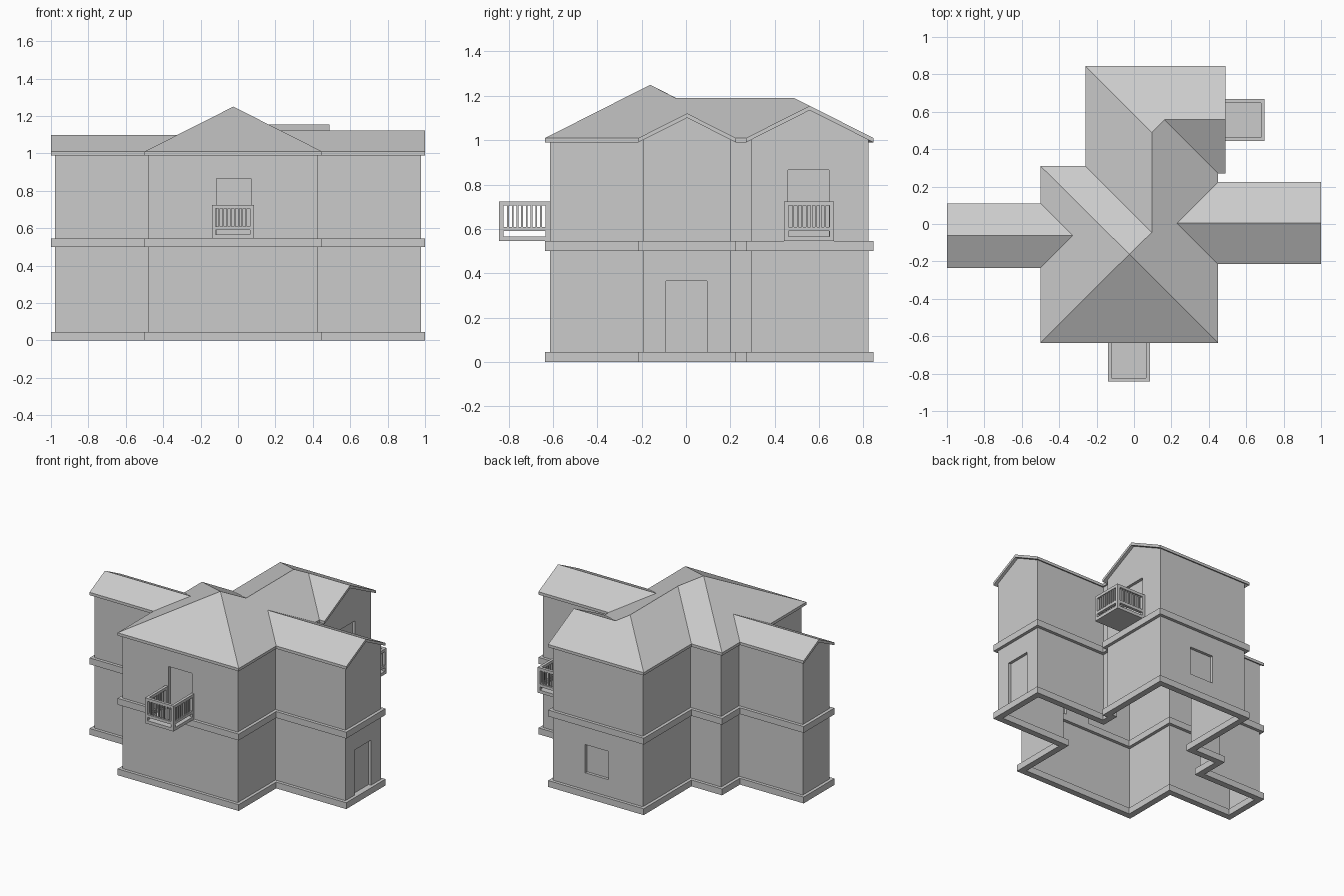
import bpy, math
from mathutils import Vector

if "Cube" in bpy.data.objects:
    bpy.data.objects.remove(bpy.data.objects["Cube"])

PITCH, EAVE, THICK, INSET = 0.505, 1.01, 0.02, 0.022


def make(name, faces):
    """Object from a list of faces, each a list of 3D points; shared points are welded."""
    index, polys = {}, []
    for f in faces:
        polys.append([index.setdefault(tuple(round(c, 5) for c in p), len(index)) for p in f])
    me = bpy.data.meshes.new(name)
    me.from_pydata(list(index), [], polys)
    me.update()
    ob = bpy.data.objects.new(name, me)
    bpy.context.collection.objects.link(ob)
    return ob


# Roof corners: x, y, distance in from the eave (which sets the height)
P = {
    'a': (-.5, -.635, 0), 'b': (.45, -.635, 0), 'top': (-.025, -.1615, .475),
    'r1': (.45, -.215, 0), 'r1e': (1, -.215, 0), 'rr': (1, .005, .22),
    'r2e': (1, .225, 0), 'r2': (.45, .225, 0), 'rv': (.23, .005, .22),
    'g1': (.45, .27, 0), 'g1e': (.49, .27, 0), 'gr': (.49, .5575, .2875),
    'g2e': (.49, .845, 0), 'gv': (.1625, .5575, .2875), 'n': (.095, .49, .355),
    'p': (.095, -.045, .355), 'bw': (-.26, .845, 0), 'q': (-.26, .31, 0),
    'nw': (-.5, .31, 0), 'l2': (-.5, .11, 0), 'l2e': (-1, .11, 0),
    'lr': (-1, -.0625, .1725), 'l1e': (-1, -.235, 0), 'l1': (-.5, -.235, 0),
    'lv': (-.3275, -.0625, .1725),
}
PLANES = ['a b top', 'a top nw l2 lv l1', 'top p q nw', 'q p n bw',
          'bw n gv gr g2e', 'gv g1 g1e gr', 'b r1 rv r2 g1 gv n p top',
          'r1 r1e rr rv', 'rv rr r2e r2', 'l1e l1 lv lr', 'lr lv l2 l2e']
RIM = 'a b r1 r1e rr r2e r2 g1 g1e gr g2e bw q nw l2 l2e lr l1e l1'.split()


def roof_pt(k, drop=0):
    x, y, d = P[k]
    return (x, y, EAVE + d * PITCH - drop)


# Roof shell: top planes, underside and fascia
faces = []
for plane in PLANES:
    ks = plane.split()
    area = sum(P[i][0] * P[j][1] - P[j][0] * P[i][1] for i, j in zip(ks, ks[1:] + ks[:1]))
    if area < 0:
        ks.reverse()
    faces.append([roof_pt(k) for k in ks])
    faces.append([roof_pt(k, THICK) for k in reversed(ks)])
for i, j in zip(RIM, RIM[1:] + RIM[:1]):
    faces.append([roof_pt(i, THICK), roof_pt(j, THICK), roof_pt(j), roof_pt(i)])
make("roof", faces)

# Footprint outline without the gable peaks
PLAN = [Vector(P[k][:2]) for k in RIM if k not in ('rr', 'gr', 'lr')]
N = len(PLAN)


def inset(t):
    out = []
    for i in range(N):
        d1 = (PLAN[i] - PLAN[i - 1]).normalized()
        d2 = (PLAN[(i + 1) % N] - PLAN[i]).normalized()
        out.append(PLAN[i] + t * Vector((-d1.y - d2.y, d1.x + d2.x)))
    return out


# Walls with recessed openings (edge: from, to, sill, head) and gable peaks
OPENINGS = {0: (-.115, .07, .545, .865), 3: (-.09, .095, .045, .365),
            7: (.46, .645, .545, .865), 8: (.03, .215, .165, .365)}
GABLES = {3: 'rr', 7: 'gr', 13: 'lr'}
wall = inset(INSET)
wtop = EAVE - THICK + INSET * PITCH
walls, panels = [], []
for i in range(N):
    a, b = wall[i], wall[(i + 1) % N]
    length = (b - a).length
    d = (b - a) / length

    def pt(u, z, depth=0):
        v = a + d * u + Vector((-d.y, d.x)) * depth
        return (v.x, v.y, z)

    def rect(u0, u1, z0, z1, depth=0):
        return [pt(u0, z0, depth), pt(u1, z0, depth), pt(u1, z1, depth), pt(u0, z1, depth)]

    if i in OPENINGS:
        c0, c1, z0, z1 = OPENINGS[i]
        axis = 0 if abs(d.x) > .5 else 1
        u0, u1 = sorted((c - a[axis]) * d[axis] for c in (c0, c1))
        walls += [rect(0, u0, 0, wtop), rect(u1, length, 0, wtop),
                  rect(u0, u1, 0, z0), rect(u0, u1, z1, wtop)]
        o, n = rect(u0, u1, z0, z1), rect(u0, u1, z0, z1, .02)
        walls += [[o[k], o[(k + 1) % 4], n[(k + 1) % 4], n[k]] for k in range(4)]
        panels.append(n)
    else:
        walls.append(rect(0, length, 0, wtop))
    if i in GABLES:
        peak = P[GABLES[i]]
        walls.append([pt(0, wtop), pt(length, wtop),
                      pt((peak[1] - a.y) * d.y, EAVE - THICK + peak[2] * PITCH)])
make("walls", walls)
make("door_and_window_panels", panels)


# Trim bands around the footprint
def band(name, z0, z1):
    o, n = inset(0), inset(2 * INSET)
    fs = []
    for i in range(N):
        j = (i + 1) % N
        loop = [(o, z0), (o, z1), (n, z1), (n, z0)]
        for k in range(4):
            (r, za), (s, zb) = loop[k], loop[(k + 1) % 4]
            fs.append([(*r[i], za), (*r[j], za), (*s[j], zb), (*s[i], zb)])
    make(name, fs)


band("base_trim", 0, .045)
band("floor_trim", .5, .545)


# Balconies: floor, posts, rails and balusters, projecting toward local -y
def box(x0, x1, y0, y1, z0, z1):
    v = [(x, y, z) for z in (z0, z1) for x, y in ((x0, y0), (x1, y0), (x1, y1), (x0, y1))]
    return [[v[k] for k in f] for f in ((3, 2, 1, 0), (4, 5, 6, 7), (0, 1, 5, 4),
                                        (1, 2, 6, 5), (2, 3, 7, 6), (3, 0, 4, 7))]


def balcony(name, loc, turn):
    w, depth, t = .1125, .23, .02
    parts = {"floor": box(-w, w, -depth, 0, .545, .567), "railing": []}
    rail = parts["railing"]
    for s in (-1, 1):
        x0, x1 = sorted((s * w, s * (w - t)))
        for y in (-depth, -t):
            rail += box(x0, x1, y, y + t, .567, .725)
        for z0, z1 in ((.59, .61), (.705, .725)):
            rail += box(x0, x1, -depth + t, -t, z0, z1)
        for k in range(1, 9):
            y = -depth + t + (depth - 2 * t) * k / 9
            xc = s * (w - t / 2)
            rail += box(xc - .005, xc + .005, y - .004, y + .004, .61, .705)
    for z0, z1 in ((.59, .61), (.705, .725)):
        rail += box(-w + t, w - t, -depth, -depth + t, z0, z1)
    for k in range(1, 9):
        x = -w + t + 2 * (w - t) * k / 9
        rail += box(x - .004, x + .004, -depth + .005, -depth + .015, .61, .705)
    for part, fs in parts.items():
        ob = make(name + "_" + part, fs)
        ob.location = loc
        ob.rotation_euler.z = turn


balcony("front_balcony", (-.0275, -.613, 0), 0)
balcony("side_balcony", (.468, .555, 0), math.pi / 2)
